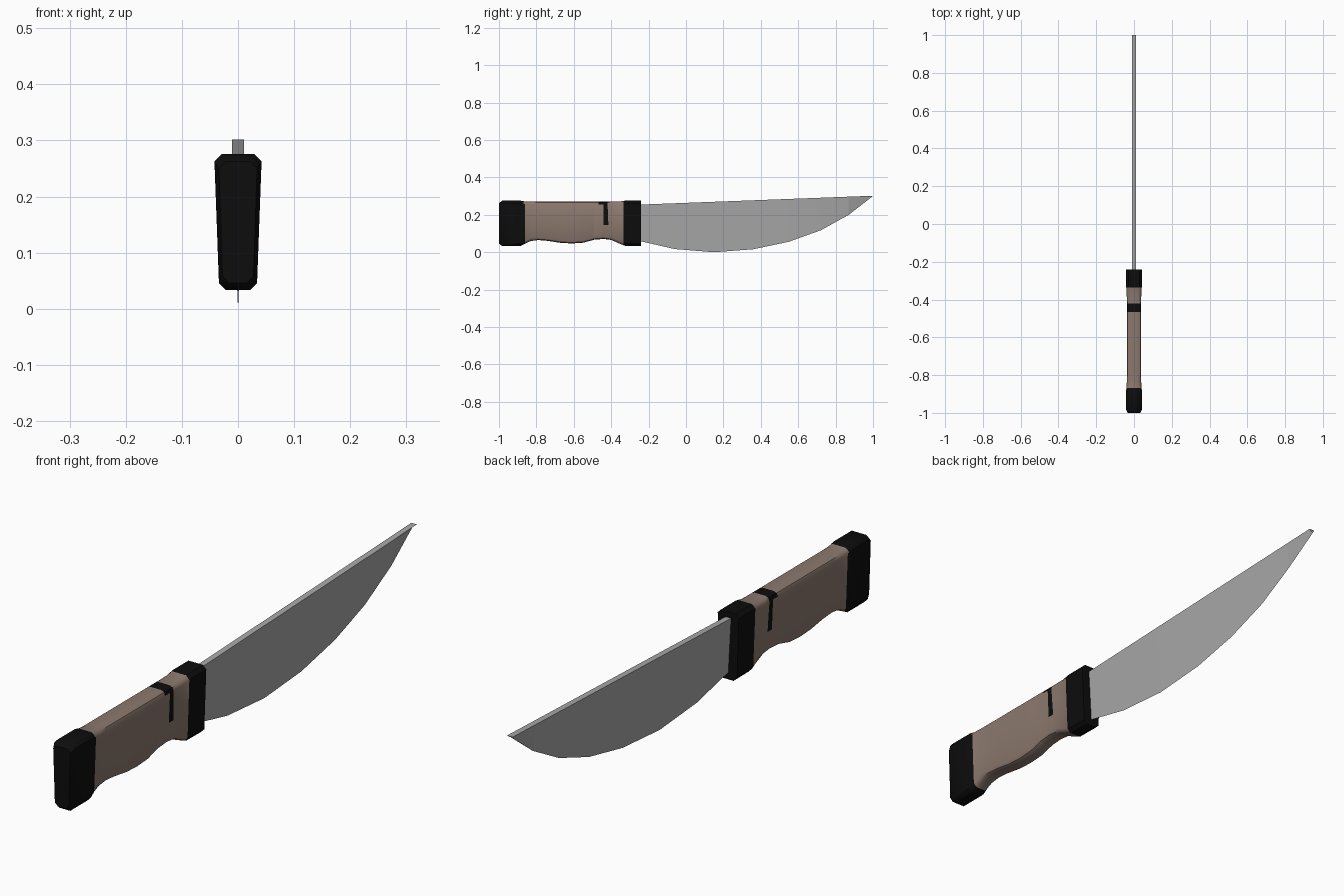
import bpy, bmesh, math
from mathutils import Vector

if "Cube" in bpy.data.objects:
    bpy.data.objects.remove(bpy.data.objects["Cube"])


def material(name, rgb):
    m = bpy.data.materials.new(name)
    m.diffuse_color = (*rgb, 1)
    m.use_nodes = True
    m.node_tree.nodes["Principled BSDF"].inputs["Base Color"].default_value = m.diffuse_color
    return m


steel = material("grey_steel", (0.39, 0.39, 0.39))
wood = material("brown_grip", (0.26, 0.19, 0.155))
black = material("black_fittings", (0.004, 0.004, 0.004))


def finish(bm, name, mats):
    bmesh.ops.recalc_face_normals(bm, faces=bm.faces)
    mesh = bpy.data.meshes.new(name)
    bm.to_mesh(mesh)
    bm.free()
    for m in mats:
        mesh.materials.append(m)
    ob = bpy.data.objects.new(name, mesh)
    bpy.context.collection.objects.link(ob)
    return ob


# Blade: flat wedge, full width at the spine and sharp along the belly
belly = [(-0.27, 0.07), (-0.24, 0.058), (-0.06, 0.017), (0.15, 0.0), (0.36, 0.016),
         (0.55, 0.056), (0.72, 0.117), (0.87, 0.2), (0.995, 0.297)]


def spine_z(y):
    return 0.255 + (y + 0.24) / 1.24 * 0.047


bm = bmesh.new()
rows = []
for i, (y, z) in enumerate(belly):
    ys = 1.0 if i == len(belly) - 1 else y
    rows.append([bm.verts.new(p) for p in
                 ((-0.011, ys, spine_z(ys)), (0.011, ys, spine_z(ys)), (0, y, z))])
for a, b in zip(rows, rows[1:]):
    for k in range(3):
        j = (k + 1) % 3
        bm.faces.new((a[k], a[j], b[j], b[k]))
bm.faces.new(rows[0])
bm.faces.new(rows[-1])
finish(bm, "blade", [steel])

# Handle: lofted stations (y, top z, bottom z, half width at top, corner size, roundness)
stations = [
    (-1.0, 0.262, 0.046, 0.034, 0.012, 0.0), (-0.982, 0.276, 0.033, 0.042, 0.013, 0.0),
    (-0.885, 0.276, 0.033, 0.042, 0.013, 0.0), (-0.862, 0.272, 0.045, 0.0395, 0.014, 0.5),
    (-0.83, 0.27, 0.06, 0.038, 0.016, 1), (-0.79, 0.27, 0.065, 0.038, 0.016, 1),
    (-0.74, 0.27, 0.061, 0.038, 0.016, 1), (-0.67, 0.27, 0.05, 0.038, 0.016, 1),
    (-0.61, 0.27, 0.047, 0.038, 0.016, 1), (-0.55, 0.27, 0.051, 0.038, 0.016, 1),
    (-0.49, 0.27, 0.067, 0.038, 0.016, 1), (-0.44, 0.27, 0.071, 0.038, 0.016, 1),
    (-0.4, 0.27, 0.066, 0.038, 0.016, 1), (-0.36, 0.271, 0.048, 0.039, 0.015, 0.7),
    (-0.325, 0.276, 0.034, 0.042, 0.013, 0.0), (-0.24, 0.276, 0.033, 0.042, 0.013, 0.0)]


def ring(y, top, bot, w, c, rnd):
    pts = []
    wb = w * 0.81
    # three points per corner: a chamfer that swells into a round on the grip
    for sx, z, sz, half in ((1, bot, 1, wb), (1, top, -1, w), (-1, top, -1, w), (-1, bot, 1, wb)):
        m = c * (0.5 - 0.2 * rnd)
        corner = [(sx * (half - c), z), (sx * (half - m), z + sz * m), (sx * half, z + sz * c)]
        if sx * sz < 0:
            corner.reverse()
        pts += corner
    return [Vector((x, y, z)) for x, z in pts]


bm = bmesh.new()
rings = [[bm.verts.new(p) for p in ring(*s)] for s in stations]
for a, b in zip(rings, rings[1:]):
    for k in range(len(a)):
        j = (k + 1) % len(a)
        bm.faces.new((a[k], a[j], b[j], b[k]))
bm.faces.new(rings[0])
bm.faces.new(rings[-1])

# Colour boundaries as (y at z 0.27, y at z 0.05), cut into the surface
pommel_cut, guard_cut = (-0.868, -0.851), (-0.335, -0.336)
band_cuts = (-0.466, -0.433), (-0.42, -0.429)
for yt, yb in (pommel_cut, guard_cut, *band_cuts):
    bmesh.ops.bisect_plane(bm, geom=bm.verts[:] + bm.edges[:] + bm.faces[:],
                           plane_co=(0, yt, 0.27), plane_no=(0, 0.22, yt - yb))


def beyond(p, cut):
    yt, yb = cut
    return p.y > yt + (yb - yt) * (0.27 - p.z) / 0.22


def in_band(p):
    return beyond(p, band_cuts[0]) and not beyond(p, band_cuts[1])


faces = [f for f in bm.faces if in_band(f.calc_center_median())]
geom = {e for f in faces for e in f.edges} | {v for f in faces for v in f.verts}
bmesh.ops.bisect_plane(bm, geom=faces + list(geom), plane_co=(0, 0, 0.145), plane_no=(0, 0, 1))

# Black pommel, guard and short upper band; brown elsewhere
for f in bm.faces:
    p = f.calc_center_median()
    dark = not beyond(p, pommel_cut) or beyond(p, guard_cut) or (in_band(p) and p.z > 0.145)
    f.material_index = 1 if dark else 0
handle = finish(bm, "handle", [wood, black])
bpy.context.view_layer.objects.active = handle
handle.select_set(True)
bpy.ops.object.shade_smooth_by_angle(angle=math.radians(40))
